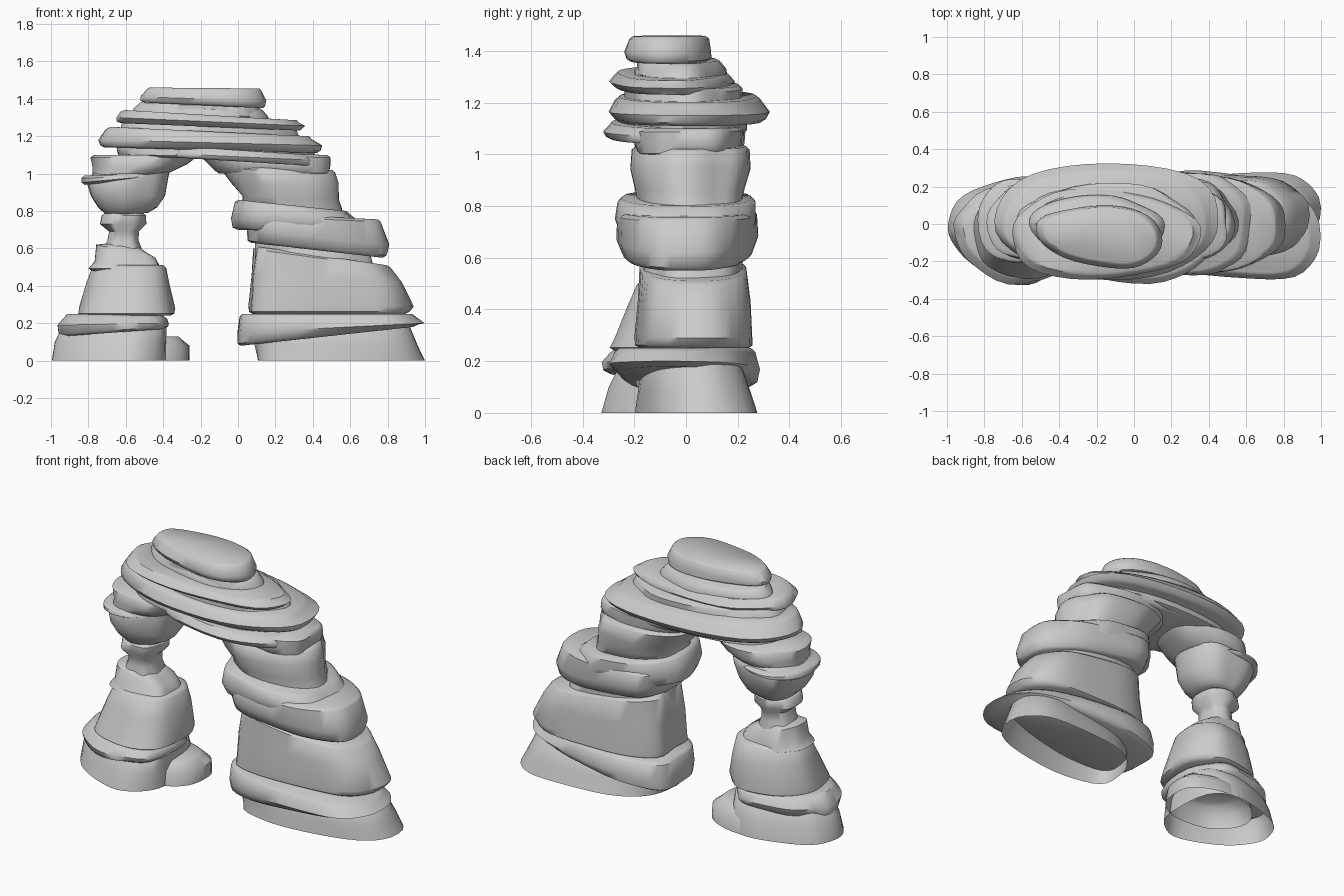
import bpy, bmesh, math, random

N = 36  # points around each rock layer


def outline(seed, power, skew, taper, rough):
    """Irregular rounded outline, normalised to the -1..1 square."""
    rng = random.Random(seed)
    waves = [(k, rng.uniform(0, math.tau), rough * rng.uniform(0.5, 1) / k ** 0.3) for k in (3, 4, 5, 7)]
    pts = []
    for i in range(N):
        a = math.tau * i / N
        c, s = math.cos(a), math.sin(a)
        r = 1 + sum(w * math.sin(k * a + p) for k, p, w in waves)
        x = math.copysign(abs(c) ** (2 / power), c) * r
        y = math.copysign(abs(s) ** (2 / power), s) * r
        pts.append((x, y * (1 + taper * x) + skew * x))
    lo = [min(p[j] for p in pts) for j in (0, 1)]
    hi = [max(p[j] for p in pts) for j in (0, 1)]
    return [tuple(2 * (p[j] - lo[j]) / (hi[j] - lo[j]) - 1 for j in (0, 1)) for p in pts]


def rock(name, rings, seed, power=2.4, skew=0.0, taper=0.0, rough=0.035, open_bottom=False, edge=0.02):
    """Loft rings (z at left, z at right, x0, x1, y0, y1), rounding both rims."""
    shape = outline(seed, power, skew, taper, rough)
    rng = random.Random(seed + 100)

    def inset(r, d):
        return (r[0], r[1], r[2] + d, r[3] - d, r[4] + d, r[5] - d)

    def shift(r, d):
        return (r[0] + d, r[1] + d) + tuple(r[2:])

    bottom, top = rings[0], rings[-1]
    levels = [] if open_bottom else [inset(bottom, edge)]
    levels += [bottom if open_bottom else shift(bottom, edge * 0.6)] + rings[1:-1]
    levels += [shift(top, -edge * 0.7), inset(top, edge * 0.9)]

    bm = bmesh.new()
    loops = []
    for zl, zr, x0, x1, y0, y1 in levels:
        ph = rng.uniform(0, math.tau)
        loop = []
        for i, (u, v) in enumerate(shape):
            k = 1 - 0.01 * (1 + math.sin(3 * math.tau * i / N + ph))
            x = (x0 + x1) / 2 + u * k * (x1 - x0) / 2
            y = (y0 + y1) / 2 + v * k * (y1 - y0) / 2
            loop.append(bm.verts.new((x, y, zl + (zr - zl) * (u + 1) / 2)))
        loops.append(loop)
    for a, b in zip(loops, loops[1:]):
        for i in range(N):
            j = (i + 1) % N
            bm.faces.new((a[i], a[j], b[j], b[i]))
    bm.faces.new(loops[-1])
    if not open_bottom:
        bm.faces.new(loops[0][::-1])
    me = bpy.data.meshes.new(name)
    bm.to_mesh(me)
    bm.free()
    ob = bpy.data.objects.new(name, me)
    bpy.context.collection.objects.link(ob)
    me.shade_smooth()
    me.set_sharp_from_angle(angle=math.radians(48))
    return ob


# left pillar, from the ground up
rock("left_base", [(0, 0, -1.0, -0.38, -0.33, 0.26), (.1, .1, -.98, -.38, -.3, .24),
                   (.2, .2, -.94, -.38, -.26, .2)], 1, 2.3, -0.05, .35, .02, open_bottom=True)
rock("left_base_spur", [(0, 0, -.8, -.255, -.16, .25), (.08, .08, -.78, -.26, -.15, .24),
                        (.13, .13, -.72, -.3, -.12, .2)], 2, 2.2, rough=.02, open_bottom=True)
rock("left_ledge", [(.13, .17, -.96, -.37, -.32, .22), (.19, .2, -.97, -.37, -.33, .23),
                    (.25, .24, -.93, -.38, -.3, .21)], 3, 2.3, -0.05, .3)
rock("left_block", [(.24, .24, -.86, -.34, -.3, .22), (.3, .28, -.85, -.335, -.28, .22),
                    (.42, .4, -.81, -.36, -.23, .21), (.51, .51, -.78, -.38, -.19, .18)], 4, 2.4, 0, .15, .02)
rock("left_shoulder", [(.48, .48, -.8, -.41, -.17, .15), (.53, .51, -.77, -.42, -.15, .14),
                       (.62, .55, -.76, -.44, -.13, .12), (.64, .6, -.7, -.5, -.11, .1)], 5, 2.4)
rock("left_neck", [(.55, .55, -.74, -.5, -.12, .12), (.64, .64, -.7, -.53, -.1, .1),
                   (.69, .69, -.69, -.53, -.1, .1), (.73, .73, -.74, -.49, -.13, .13),
                   (.79, .79, -.73, -.49, -.13, .13)], 6, 2.4)
rock("left_capital", [(.77, .79, -.71, -.46, -.13, .14), (.82, .82, -.75, -.43, -.16, .16),
                      (.88, .88, -.79, -.39, -.19, .19), (.95, .98, -.81, -.37, -.2, .22),
                      (1.0, 1.03, -.79, -.36, -.19, .21)], 7, 2.2)
rock("left_capital_rim", [(.94, .98, -.84, -.4, -.21, .24), (.99, 1.0, -.84, -.4, -.21, .24)], 8, 2.1, rough=.02)
rock("left_springer", [(.98, 1.0, -.78, -.35, -.19, .21), (1.03, 1.05, -.78, -.27, -.2, .23),
                       (1.1, 1.1, -.79, -.22, -.2, .23)], 9, 2.3)

# right pillar, from the ground up
rock("right_base", [(0, 0, .1, 1.0, -.2, .28), (.08, .08, .09, .97, -.19, .25),
                    (.15, .2, .07, .92, -.18, .22)], 11, 2.5, 0.2, rough=.02, open_bottom=True)
rock("right_ledge", [(.08, .18, -.01, .96, -.27, .28), (.15, .2, -.01, 1.0, -.3, .29),
                     (.25, .25, 0, .95, -.28, .27)], 12, 2.7, -0.2, rough=.02)
rock("right_block", [(.25, .25, .05, .92, -.2, .26), (.3, .29, .05, .94, -.2, .26),
                     (.45, .42, .065, .88, -.19, .25), (.61, .51, .08, .82, -.18, .24)], 13, 2.7, 0.05)
rock("right_seam", [(.5, .45, .09, .74, -.17, .22), (.69, .63, .09, .7, -.17, .22)], 18, 2.6)
rock("right_slab", [(.63, .55, .05, .8, -.25, .26), (.7, .62, .04, .81, -.27, .28),
                    (.79, .755, .03, .77, -.27, .28)], 14, 2.6, -.05, -.2, .02)
rock("right_ledge_upper", [(.7, .68, -.03, .68, -.26, .26), (.76, .74, -.04, .66, -.28, .27),
                           (.86, .8, -.02, .6, -.27, .27)], 15, 2.3, 0, -.05)
rock("right_shoulder", [(.83, .79, .02, .56, -.19, .22), (.88, .86, .02, .54, -.2, .23),
                        (.94, .95, -.03, .54, -.22, .25), (1.04, 1.02, -.1, .52, -.21, .25)], 16, 2.4)
rock("right_springer", [(1.0, .99, -.12, .49, -.19, .21), (1.06, 1.04, -.17, .5, -.2, .22),
                        (1.11, 1.1, -.2, .5, -.2, .22)], 17, 2.4)

# bridge layers
rock("bridge_underside", [(1.09, 1.04, -.42, .43, -.31, .22), (1.11, 1.07, -.42, .43, -.32, .23),
                          (1.15, 1.1, -.4, .41, -.3, .22)], 21, 2.2, -0.05, rough=.02, edge=.012)
rock("bridge_core", [(1.09, 1.07, -.65, .41, -.25, .24), (1.14, 1.13, -.65, .42, -.25, .24),
                     (1.3, 1.18, -.6, .36, -.22, .2)], 22, 2.3)
rock("bridge_slab", [(1.14, 1.11, -.74, .45, -.28, .31), (1.18, 1.15, -.75, .46, -.3, .33),
                     (1.25, 1.2, -.71, .4, -.28, .29)], 23, 2.15, 0, 0, .02)
rock("bridge_seam", [(1.2, 1.16, -.64, .34, -.24, .22), (1.29, 1.25, -.62, .32, -.24, .22)], 24, 2.2)
rock("bridge_upper_slab", [(1.27, 1.23, -.65, .35, -.28, .18), (1.3, 1.255, -.66, .36, -.3, .19),
                           (1.34, 1.285, -.63, .33, -.28, .17)], 25, 2.1, 0, -.1, .02, edge=.015)
rock("bridge_crest", [(1.31, 1.27, -.57, .17, -.2, .16), (1.35, 1.31, -.56, .16, -.2, .16),
                      (1.38, 1.35, -.54, .13, -.18, .14)], 26, 2.2, -0.1, edge=.015)
rock("cap_neck", [(1.32, 1.29, -.5, .13, -.19, .08), (1.38, 1.38, -.48, .1, -.19, .08)], 27, 2.3, -0.1)
rock("cap_stone", [(1.38, 1.35, -.52, .15, -.23, .1), (1.41, 1.39, -.525, .155, -.24, .1),
                   (1.46, 1.455, -.49, .13, -.22, .09)], 28, 2.2, -0.15, .2, .02, edge=.015)
